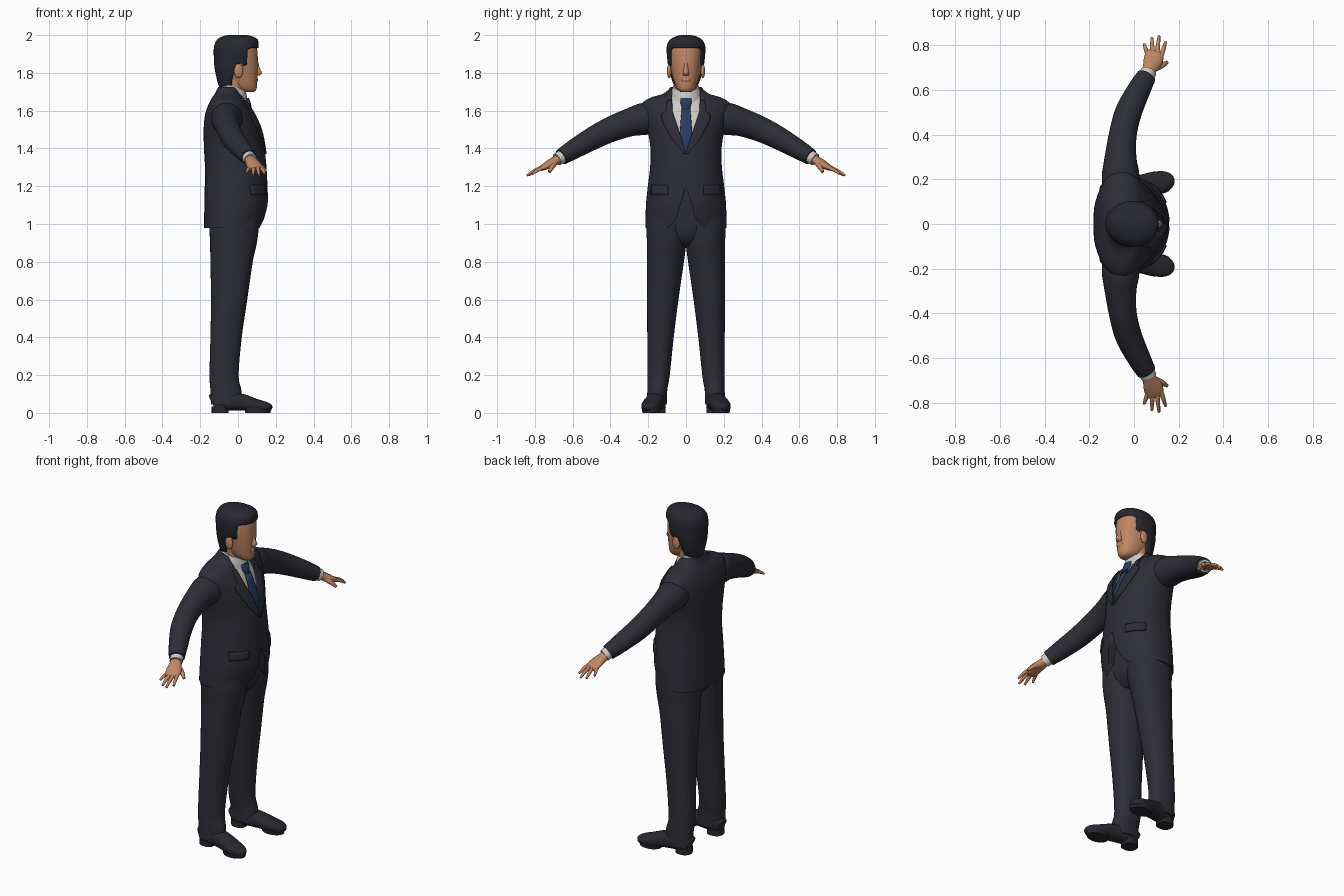
import bpy, bmesh, math
from mathutils import Vector
from mathutils.bvhtree import BVHTree

if "Cube" in bpy.data.objects:
    bpy.data.objects.remove(bpy.data.objects["Cube"])


def material(name, rgb):
    m = bpy.data.materials.new(name)
    m.diffuse_color = (*rgb, 1)
    m.use_nodes = True
    m.node_tree.nodes["Principled BSDF"].inputs["Base Color"].default_value = m.diffuse_color
    return m


SUIT = material("charcoal suit", (0.026, 0.027, 0.037))
SHOE = material("dark leather", (0.021, 0.022, 0.028))
HAIR = material("black hair", (0.020, 0.021, 0.029))
SKIN = material("skin", (0.52, 0.24, 0.125))
SHIRT = material("white shirt", (0.62, 0.58, 0.55))
TIE = material("blue tie", (0.022, 0.045, 0.115))


def finish(name, mat, bm, angle=50):
    bmesh.ops.recalc_face_normals(bm, faces=bm.faces)
    me = bpy.data.meshes.new(name)
    bm.to_mesh(me)
    bm.free()
    ob = bpy.data.objects.new(name, me)
    bpy.context.collection.objects.link(ob)
    if mat:
        me.materials.append(mat)
    bpy.ops.object.select_all(action='DESELECT')
    ob.select_set(True)
    bpy.context.view_layer.objects.active = ob
    bpy.ops.object.shade_smooth_by_angle(angle=math.radians(angle))
    return ob


def smooth_path(rings, steps):
    out = []
    for i in range(len(rings) - 1):
        p = [rings[min(max(j, 0), len(rings) - 1)] for j in (i - 1, i, i + 1, i + 2)]
        for k in range(steps):
            t = k / steps
            out.append([b + 0.5 * t * (c - a + t * (2 * a - 5 * b + 4 * c - d + t * (3 * (b - c) + d - a)))
                        for a, b, c, d in zip(*p)])
    return out + [list(rings[-1])]


def loft(name, mat, rings, upright=True, nf=2.0, nb=2.0, tilt=0.0, steps=4, seg=36):
    """Rings are (x, y, z, half depth, half width); upright rings stay level."""
    path = smooth_path(rings, steps)
    bm, rows = bmesh.new(), []
    for i, (x, y, z, ra, rb) in enumerate(path):
        A, B = Vector((1, 0, tilt)), Vector((0, 1, 0))
        if not upright:
            T = Vector(path[min(i + 1, len(path) - 1)][:3]) - Vector(path[max(i - 1, 0)][:3])
            T.normalize()
            A = T.cross(Vector((0, 0, 1))).normalized()
            B = A.cross(T)
        row = []
        for k in range(seg):
            c, s = math.cos(math.tau * k / seg), math.sin(math.tau * k / seg)
            n = 2 / (nf if c > 0 else nb)
            row.append(bm.verts.new(Vector((x, y, z)) + A * math.copysign(ra * abs(c) ** n, c)
                                    + B * math.copysign(rb * abs(s) ** n, s)))
        rows.append(row)
    for a, b in zip(rows, rows[1:]):
        for k in range(seg):
            j = (k + 1) % seg
            bm.faces.new((a[k], a[j], b[j], b[k]))
    bm.faces.new(rows[0])
    bm.faces.new(rows[-1])
    return finish(name, mat, bm)


def cut(target, name, outline, axis, lo, hi):
    """Subtract a prism: outline in (y, z) pushed along x, or (x, z) along y."""
    bm = bmesh.new()
    put = (lambda u, v, w: (w, u, v)) if axis == 'x' else (lambda u, v, w: (u, w, v))
    f = bm.faces.new([bm.verts.new(put(u, v, lo)) for u, v in outline])
    new = bmesh.ops.extrude_face_region(bm, geom=[f])['geom']
    bmesh.ops.translate(bm, verts=[g for g in new if isinstance(g, bmesh.types.BMVert)],
                        vec=put(0, 0, hi - lo))
    c = finish(name, None, bm)
    c.hide_render = True
    c.hide_set(True)
    mod = target.modifiers.new("cut", 'BOOLEAN')
    mod.operation, mod.solver, mod.object = 'DIFFERENCE', 'EXACT', c


def plate(name, mat, base, rows, offset, thick, cols=6):
    """Thin sheet draped on the front of base; rows are (z, y start, y end)."""
    tree = BVHTree.FromPolygons([v.co for v in base.data.vertices],
                                [p.vertices for p in base.data.polygons])
    bm, grid = bmesh.new(), []
    for i in range(len(rows) - 1):
        for k in range(4 + (i == len(rows) - 2)):
            z, a, b = [p + (q - p) * k / 4 for p, q in zip(rows[i], rows[i + 1])]
            line = []
            for c in range(cols + 1):
                y = a + (b - a) * c / cols
                hit = tree.ray_cast(Vector((1, y, z)), Vector((-1, 0, 0)))[0]
                line.append(bm.verts.new(((hit.x if hit else 0) + offset, y, z)))
            grid.append(line)
    for a, b in zip(grid, grid[1:]):
        for c in range(cols):
            bm.faces.new((a[c], a[c + 1], b[c + 1], b[c]))
    ob = finish(name, mat, bm)
    mod = ob.modifiers.new("thickness", 'SOLIDIFY')
    mod.thickness, mod.offset = thick, 0
    return ob


def ball(name, mat, loc, size):
    bm = bmesh.new()
    bmesh.ops.create_uvsphere(bm, u_segments=16, v_segments=10, radius=1)
    bmesh.ops.scale(bm, verts=bm.verts, vec=size)
    bmesh.ops.translate(bm, verts=bm.verts, vec=loc)
    return finish(name, mat, bm)


# Jacket body, cut open at the neck and below the button
jacket = loft("jacket", SUIT, [
    (-.025, 0, .98, .155, .215), (-.01, 0, 1.1, .168, .212), (-.01, 0, 1.2, .166, .202),
    (-.012, 0, 1.3, .163, .19), (-.02, 0, 1.4, .16, .188), (-.03, 0, 1.5, .152, .205),
    (-.042, 0, 1.58, .132, .228), (-.05, 0, 1.635, .105, .233), (-.052, 0, 1.668, .086, .19),
    (-.05, 0, 1.69, .072, .12), (-.045, 0, 1.725, .06, .08)], nf=2.0, nb=2.6, seg=48)
cut(jacket, "neck_cutter", [(0, 1.385), (.073, 1.6), (.073, 1.8), (-.073, 1.8), (-.073, 1.6)], 'x', -.04, .4)
cut(jacket, "hem_cutter", [(0, 1.2), (.03, 1.1), (.05, 1.03), (.09, .985), (.11, .95),
                           (-.11, .95), (-.09, .985), (-.05, 1.03), (-.03, 1.1)], 'x', .06, .4)

# Shirt front, collar and tie
shirt = loft("shirt_front", SHIRT, [
    (.0, 0, 1.34, .127, .15), (0, 0, 1.4, .124, .15), (-.01, 0, 1.5, .112, .15), (-.02, 0, 1.6, .085, .13),
    (-.03, 0, 1.655, .07, .095), (-.03, 0, 1.69, .06, .075)], nf=2.4)
collar = loft("shirt_collar", SHIRT, [(-.028, 0, 1.67, .08, .083), (-.026, 0, 1.70, .073, .077),
                                      (-.026, 0, 1.728, .066, .068)], tilt=-.35)
plate("tie", TIE, shirt, [(1.37, -.036, .036), (1.45, -.036, .036), (1.615, -.022, .022)], .006, .008)
loft("tie_knot", TIE, [(.058, 0, 1.605, .014, .019), (.05, 0, 1.64, .018, .029),
                       (.042, 0, 1.668, .014, .03)], seg=16)

# Lapels and pocket flaps
for s, side in ((1, "left"), (-1, "right")):
    plate(side + "_lapel", SUIT, jacket, [
        (1.37, 0, s * .006), (1.45, s * .023, s * .075), (1.545, s * .054, s * .125),
        (1.58, s * .066, s * .13), (1.595, s * .071, s * .105), (1.655, s * .074, s * .1)], .004, .008)
    plate(side + "_pocket_flap", SUIT, jacket, [(1.155, s * .095, s * .185), (1.205, s * .095, s * .182)], .004, .008)

# Trousers
loft("trouser_hips", SUIT, [(-.02, 0, .89, .07, .1), (-.02, 0, .93, .105, .16), (-.018, 0, 1.0, .122, .19),
                            (-.01, 0, 1.18, .125, .175)], nf=2.3, nb=2.3)
for s, side in ((1, "left"), (-1, "right")):
    loft(side + "_trouser_leg", SUIT, [
        (-.062, s * .154, .045, .08, .052), (-.064, s * .152, .12, .082, .053), (-.074, s * .145, .2, .077, .059),
        (-.063, s * .135, .4, .083, .07), (-.047, s * .123, .6, .096, .083), (-.034, s * .109, .8, .112, .098),
        (-.024, s * .103, .9, .124, .104), (-.02, s * .102, 1.0, .131, .106),
        (-.012, s * .09, 1.16, .128, .095)], nf=2.1, nb=2.3)

    # Shoe, heel and sole
    loft(side + "_shoe", SHOE, [
        (-.137, s * .145, .058, .03, .035), (-.12, s * .147, .062, .042, .048), (-.04, s * .157, .062, .047, .049),
        (.03, s * .169, .055, .05, .043), (.09, s * .181, .042, .053, .034), (.14, s * .191, .034, .046, .027),
        (.168, s * .196, .03, .03, .019), (.18, s * .198, .028, .01, .009)], upright=False, nf=2.4, nb=2.4, seg=24)
    loft(side + "_heel", SHOE, [(-.095, s * .15, 0, .044, .042), (-.095, s * .15, .035, .044, .043)],
         nf=3, nb=2.3, steps=1)
    loft(side + "_sole", SHOE, [(.105, s * .184, .0, .066, .046), (.105, s * .184, .025, .072, .051)], steps=1)

    # Sleeve and shirt cuff
    loft(side + "_sleeve", SUIT, [
        (-.06, s * .15, 1.56, .08, .07), (-.06, s * .22, 1.556, .084, .085), (-.06, s * .3, 1.537, .071, .074),
        (-.05, s * .4, 1.5, .062, .067), (-.025, s * .5, 1.45, .06, .06), (.022, s * .6, 1.392, .052, .051),
        (.055, s * .66, 1.355, .044, .043)], upright=False)
    loft(side + "_cuff", SHIRT, [(.045, s * .64, 1.367, .036, .036), (.066, s * .682, 1.342, .036, .034)],
         upright=False, steps=1)

    # Hand with four fingers and a thumb
    loft(side + "_palm", SKIN, [(.055, s * .66, 1.355, .028, .024), (.07, s * .695, 1.333, .033, .024),
                                (.085, s * .73, 1.313, .043, .021), (.093, s * .765, 1.295, .04, .014),
                                (.095, s * .775, 1.291, .034, .008)], upright=False, seg=20)
    for i, (bx, by, tx, ty, tz) in enumerate([(.063, .752, .045, .805, 1.272), (.083, .76, .08, .833, 1.258),
                                              (.103, .76, .112, .842, 1.257), (.121, .75, .142, .815, 1.265)]):
        mid = ((bx + tx) / 2, s * (by + ty) / 2, (1.3 + tz) / 2 + .004)
        loft(f"{side}_finger_{i + 1}", SKIN, [(bx, s * by, 1.3, .0105, .0105), (*mid, .0095, .0095),
                                              (tx, s * ty, tz, .006, .006)], upright=False, seg=12)
    loft(side + "_thumb", SKIN, [(.085, s * .695, 1.325, .017, .017), (.125, s * .71, 1.3, .013, .013),
                                 (.148, s * .724, 1.276, .008, .008)], upright=False, seg=12)

    # Ear
    ball(side + "_ear", SKIN, (.003, s * .089, 1.81), (.024, .012, .038))

# Head, neck and nose
loft("head", SKIN, [(.055, 0, 1.698, .03, .025), (.04, 0, 1.715, .058, .046), (.018, 0, 1.755, .084, .064),
                    (-.002, 0, 1.82, .107, .08), (-.008, 0, 1.88, .113, .087), (-.012, 0, 1.94, .108, .086),
                    (-.015, 0, 1.98, .07, .06)], nf=2.2)
loft("neck", SKIN, [(-.035, 0, 1.62, .06, .06), (-.028, 0, 1.7, .06, .06), (-.015, 0, 1.79, .065, .062)])
loft("nose", SKIN, [(.1, 0, 1.785, .012, .016), (.108, 0, 1.8, .018, .017), (.102, 0, 1.825, .013, .012),
                    (.097, 0, 1.865, .008, .009)], seg=16)
loft("lips", SKIN, [(.092, 0, 1.75, .008, .018), (.096, 0, 1.762, .011, .024), (.096, 0, 1.772, .008, .018)], seg=16)

# Hair cap with the face cut away
hair = loft("hair", HAIR, [
    (-.06, 0, 1.715, .035, .05), (-.048, 0, 1.75, .06, .07), (-.028, 0, 1.82, .095, .091),
    (-.014, 0, 1.88, .114, .1), (-.009, 0, 1.94, .118, .102), (-.003, 0, 1.975, .108, .085),
    (-.003, 0, 1.993, .08, .055), (-.005, 0, 2.0, .05, .025)], nf=2.2)
cut(hair, "face_cutter", [(.25, 1.935), (.07, 1.932), (.05, 1.92), (.048, 1.845), (.028, 1.835), (.02, 1.85),
                          (-.012, 1.845), (-.03, 1.77), (-.04, 1.65), (.25, 1.65)], 'y', -.3, .3)
